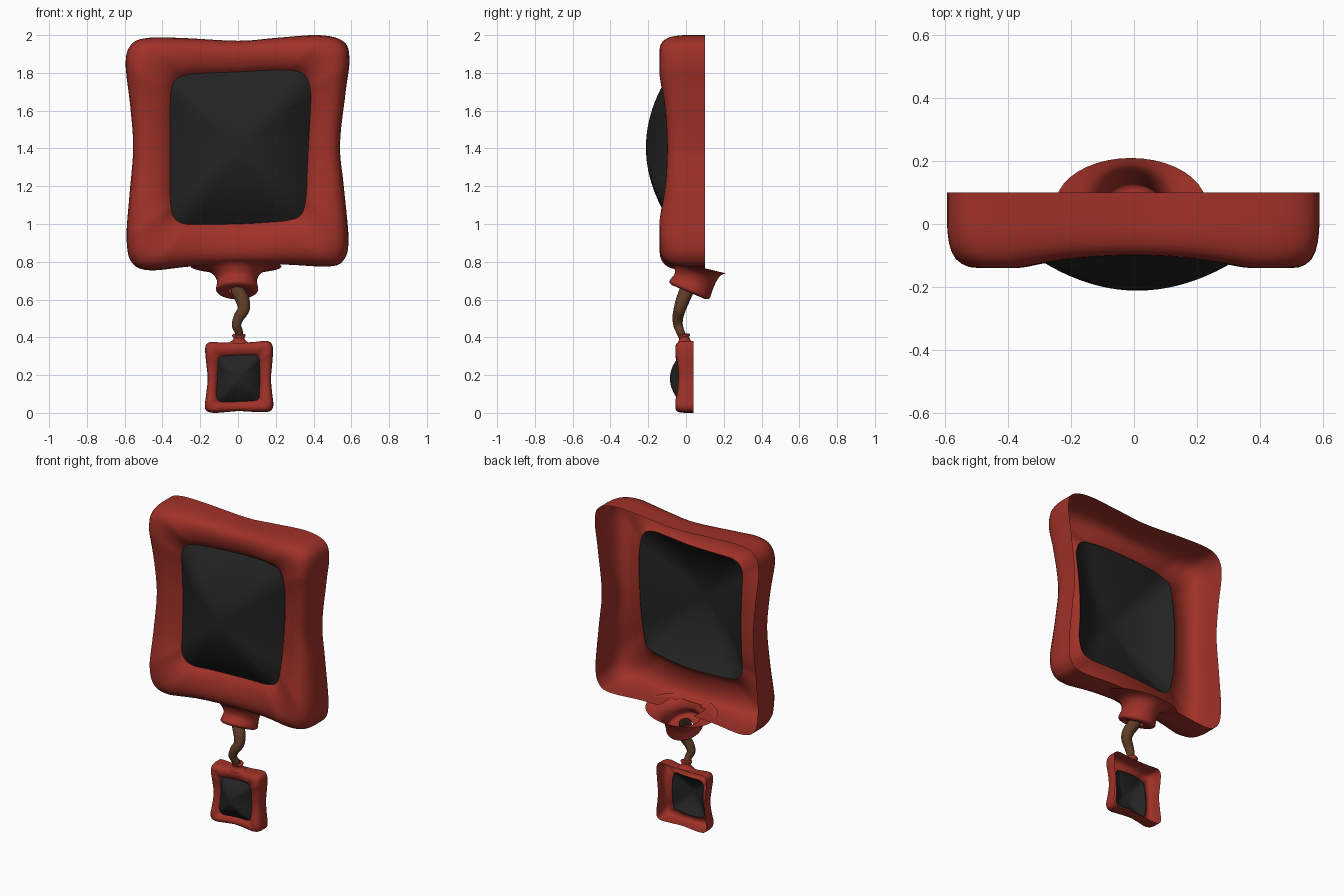
import bpy, bmesh, math

if "Cube" in bpy.data.objects:
    bpy.data.objects.remove(bpy.data.objects["Cube"])

def material(name, rgb):
    m = bpy.data.materials.new(name)
    m.diffuse_color = (*rgb, 1)
    m.use_nodes = True
    m.node_tree.nodes["Principled BSDF"].inputs["Base Color"].default_value = m.diffuse_color
    return m

RED = material("brick red", (0.35, 0.031, 0.021))
DARK = material("charcoal", (0.017, 0.017, 0.017))
BROWN = material("brown", (0.115, 0.045, 0.02))

# frame outline: outer x, outer z, window x, window z
CTRL = [
    (0, 1.97, 0, 1.805), (-.3, 1.985, -.2, 1.797), (-.48, 1.985, -.29, 1.785),
    (-.565, 1.95, -.335, 1.76), (-.595, 1.85, -.355, 1.7), (-.57, 1.62, -.36, 1.55),
    (-.555, 1.4, -.36, 1.4), (-.575, 1.15, -.36, 1.2), (-.59, .93, -.355, 1.09),
    (-.565, .80, -.335, 1.03), (-.47, .755, -.28, 1.0), (-.25, .775, -.15, .998),
    (0, .785, 0, 1.0), (.25, .785, .15, 1.008), (.48, .775, .27, 1.02),
    (.56, .81, .335, 1.05), (.585, .92, .36, 1.14), (.56, 1.2, .368, 1.3),
    (.54, 1.42, .375, 1.45), (.57, 1.7, .385, 1.63), (.59, 1.87, .38, 1.73),
    (.56, 1.965, .345, 1.795), (.43, 2.0, .26, 1.815), (.2, 1.985, .12, 1.812)]
# cross-section: blend from outer edge to window, depth fraction
PROFILE = [(.0, .0), (.008, .2), (.025, .42), (.06, .63), (.12, .8), (.2, .91), (.3, .98),
           (.42, 1), (.55, .98), (.68, .92), (.8, .84), (.91, .72), (1, .55)]

def smooth_loop(pts, sub=6):
    out, n = [], len(pts)
    for i in range(n):
        p = [pts[(i + k - 1) % n] for k in range(4)]
        for s in range(sub):
            t = s / sub
            out.append([0.5 * (2 * b + (c - a) * t + (2 * a - 5 * b + 4 * c - d) * t * t
                               + (3 * b - a - 3 * c + d) * t ** 3) for a, b, c, d in zip(*p)])
    return out

LOOP = smooth_loop(CTRL)

def depth(x, z):
    corner = min(abs(x) / .59, abs(z - 1.385) / .61)
    return .1 + .04 * min(1, corner / .75) ** 2

def loft(name, rings, mat, cap=None, drop=None, move=None):
    bm = bmesh.new()
    vs = [[bm.verts.new(p) for p in r] for r in rings]
    n = len(rings[0])
    for a, b in zip(vs, vs[1:]):
        for j in range(n):
            k = (j + 1) % n
            bm.faces.new((a[j], a[k], b[k], b[j]))
    if cap:
        c = bm.verts.new(cap)
        for j in range(n):
            bm.faces.new((vs[-1][j], vs[-1][(j + 1) % n], c))
    if drop:
        gone = [f for f in bm.faces if drop(f.calc_center_median())]
        bmesh.ops.delete(bm, geom=gone, context='FACES')
    if move:
        for v in bm.verts:
            v.co = move(v.co)
    me = bpy.data.meshes.new(name)
    bm.to_mesh(me)
    bm.free()
    me.materials.append(mat)
    for f in me.polygons:
        f.use_smooth = True
    ob = bpy.data.objects.new(name, me)
    bpy.context.collection.objects.link(ob)
    return ob

def panel(prefix, drop=None, move=None):
    # open-backed puffy frame
    rings = [[(x, y, z) for x, z, _, _ in LOOP] for y in (.1, .075, .05, .025)]
    for f, d in PROFILE:
        rings.append([(x + (ix - x) * f, -d * depth(x, z), z + (iz - z) * f)
                      for x, z, ix, iz in LOOP])
    loft(prefix + "_frame", rings, RED, drop=drop, move=move)
    # domed window
    edge, cx, cz, peak = rings[-1], .01, 1.405, -.212
    dome = []
    for i in range(12):
        s = 1 - i / 12
        dome.append([(cx + (x - cx) * s, y * s * s + peak * (1 - s * s), cz + (z - cz) * s)
                     for x, y, z in edge])
    loft(prefix + "_window", dome, DARK, cap=(cx, peak, cz), move=move)

def collar(name, rows):
    # rows: centre x, y, z, radius x, radius y, slope of z along y
    rows = smooth_rows(rows)
    rings = []
    for cx, cy, cz, rx, ry, sl in rows:
        rings.append([(cx + rx * math.cos(a), cy + ry * math.sin(a), cz + sl * ry * math.sin(a))
                      for a in (2 * math.pi * k / 40 for k in range(40))])
    loft(name, rings, RED)

def smooth_rows(rows, sub=4):
    ext = [rows[0]] + rows + [rows[-1]]
    out = []
    for i in range(len(rows) - 1):
        for s in range(sub):
            t = s / sub
            out.append([0.5 * (2 * b + (c - a) * t + (2 * a - 5 * b + 4 * c - d) * t * t
                               + (3 * b - a - 3 * c + d) * t ** 3)
                        for a, b, c, d in zip(*ext[i:i + 4])])
    return out + [rows[-1]]

# large panel, with its bottom wall opened for the collar
panel("large", drop=lambda c: c.z < .87 and (c.x / .14) ** 2 + ((c.y - .06) / .11) ** 2 < 1)
# small panel: same shape turned upside down
panel("small", move=lambda c: (.005 - .306 * c.x, .4 * c.y, .1905 - .306 * (c.z - 1.378)))

# funnel collar under the large panel
collar("large_collar", [
    (-.005, .01, .648, .045, .045, -.42), (-.005, .012, .640, .09, .086, -.42),
    (-.005, .018, .650, .110, .106, -.42), (-.005, .026, .668, .110, .106, -.40),
    (-.005, .043, .70, .106, .103, -.35), (-.008, .052, .735, .122, .113, -.28),
    (-.01, .057, .76, .16, .128, -.25), (-.01, .06, .775, .24, .15, -.24)])
# little collar on top of the small panel
collar("small_collar", [
    (.005, -.008, .368, .06, .042, .1), (.005, -.008, .384, .034, .031, .1),
    (.005, -.01, .398, .029, .027, .1), (.005, -.011, .406, .035, .031, .15),
    (.005, -.012, .415, .034, .030, .15), (.005, -.012, .418, .017, .016, .15)])

# twisted tapering cord
PATH = [(-.003, .012, .675, 1.0), (.003, 0, .64, 1.0), (.025, -.018, .595, .95),
        (.03, -.033, .55, .85), (.004, -.043, .505, .75), (-.008, -.042, .465, .66),
        (.004, -.03, .43, .58), (.006, -.014, .395, .55)]
cord = smooth_rows(PATH, 6)
cu = bpy.data.curves.new("cord", 'CURVE')
cu.dimensions = '3D'
cu.bevel_depth = .038
cu.bevel_resolution = 5
sp = cu.splines.new('POLY')
sp.points.add(len(cord) - 1)
for p, (x, y, z, r) in zip(sp.points, cord):
    p.co = (x, y, z, 1)
    p.radius = r
sp.use_smooth = True
cu.materials.append(BROWN)
ob = bpy.data.objects.new("cord", cu)
bpy.context.collection.objects.link(ob)
bpy.context.view_layer.objects.active = ob
ob.select_set(True)
bpy.ops.object.convert(target='MESH')
